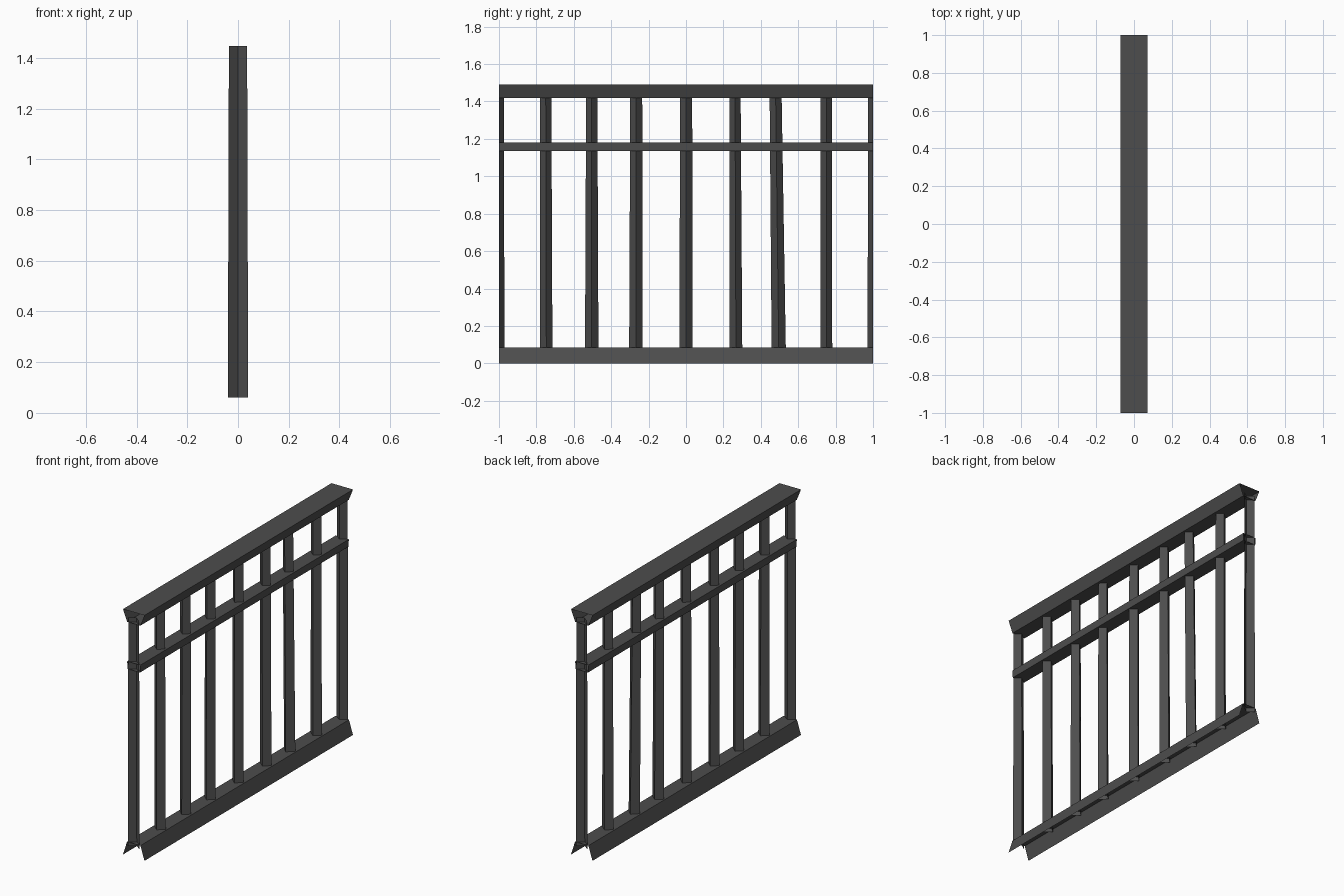
import bpy

if "Cube" in bpy.data.objects:
    bpy.data.objects.remove(bpy.data.objects["Cube"])

iron = bpy.data.materials.new("dark_grey_iron")
iron.diffuse_color = (0.075, 0.075, 0.075, 1)
iron.use_nodes = True
iron.node_tree.nodes["Principled BSDF"].inputs["Base Color"].default_value = iron.diffuse_color


def skin(name, ring_a, ring_b, closed):
    """Join two matching rings of points with flat quads."""
    n = len(ring_a)
    count = n if closed else n - 1
    faces = [(i, (i + 1) % n, n + (i + 1) % n, n + i) for i in range(count)]
    mesh = bpy.data.meshes.new(name)
    mesh.from_pydata(ring_a + ring_b, [], faces)
    mesh.materials.append(iron)
    obj = bpy.data.objects.new(name, mesh)
    bpy.context.collection.objects.link(obj)
    return obj


def rail(name, half_low, half_high, z_low, z_high, closed):
    """Trapezoid section running along y, with open ends."""
    profile = [(half_low, z_low), (half_high, z_high),
               (-half_high, z_high), (-half_low, z_low)]
    skin(name, [(x, 1, z) for x, z in profile],
         [(x, -1, z) for x, z in profile], closed)


# Rails: the bottom one is an open channel standing on the ground
rail("bottom_rail", 0.072, 0.045, 0.0, 0.085, False)
rail("middle_rail", 0.042, 0.044, 1.135, 1.18, True)
rail("top_rail", 0.044, 0.072, 1.42, 1.49, True)

Z0, Z1 = 0.06, 1.447


def diamond(y, half_x, half_y, z):
    return [(half_x, y, z), (0, y + half_y, z), (-half_x, y, z), (0, y - half_y, z)]


# Slightly crooked, tapering bars: y at foot, y at head, half width at foot, at head
bars = [(-0.747, -0.75, 0.033, 0.030), (-0.504, -0.504, 0.036, 0.030),
        (-0.268, -0.266, 0.036, 0.032), (0.0, 0.001, 0.036, 0.032),
        (0.267, 0.262, 0.034, 0.030), (0.496, 0.479, 0.038, 0.032),
        (0.750, 0.750, 0.032, 0.030)]
for i, (y0, y1, w0, w1) in enumerate(bars):
    skin(f"bar_{i + 1}", diamond(y0, 0.038, w0, Z0), diamond(y1, 0.035, w1, Z1), True)

# Half bars at both ends, open where the next panel would join
for name, s in (("front_end_bar", -1), ("back_end_bar", 1)):
    rings = [[(-s * hx, s, z), (0, s * (1 - hy), z), (s * hx, s, z)]
             for hx, hy, z in ((0.040, 0.029, Z0), (0.036, 0.027, Z1))]
    skin(name, rings[0], rings[1], False)
